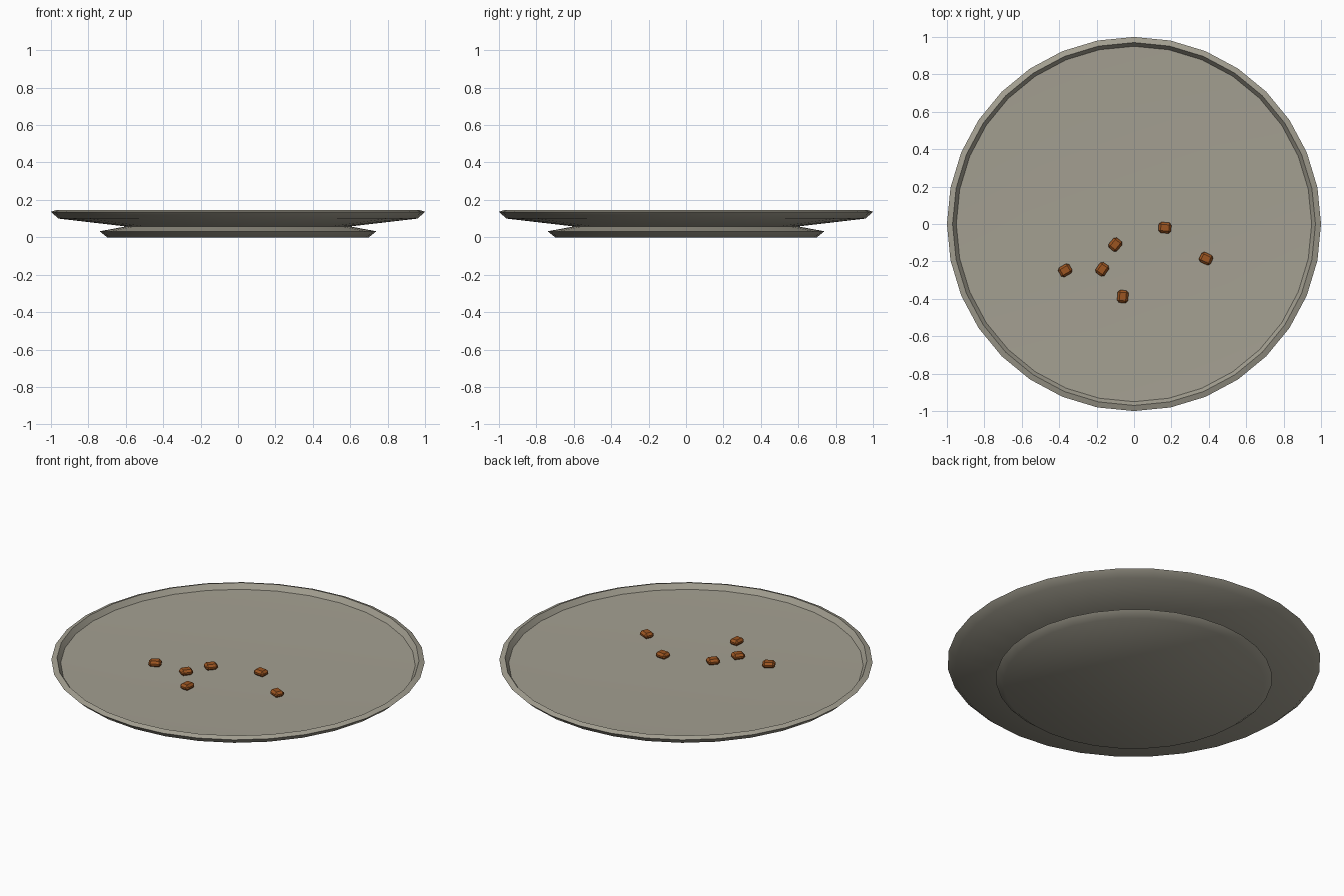
import bpy, bmesh, math
from mathutils import Matrix

if "Cube" in bpy.data.objects:
    bpy.data.objects.remove(bpy.data.objects["Cube"])


def material(name, rgb):
    m = bpy.data.materials.new(name)
    m.diffuse_color = (*rgb, 1)
    m.use_nodes = True
    m.node_tree.nodes["Principled BSDF"].inputs["Base Color"].default_value = m.diffuse_color
    return m


def make_object(name, bm, mat, angle):
    bmesh.ops.recalc_face_normals(bm, faces=bm.faces)
    me = bpy.data.meshes.new(name)
    bm.to_mesh(me)
    bm.free()
    me.materials.append(mat)
    ob = bpy.data.objects.new(name, me)
    bpy.context.collection.objects.link(ob)
    bpy.ops.object.select_all(action='DESELECT')
    ob.select_set(True)
    bpy.context.view_layer.objects.active = ob
    bpy.ops.object.shade_smooth_by_angle(angle=math.radians(angle))
    return ob


clay = material("warm grey clay", (0.37, 0.35, 0.285))
brown = material("kibble brown", (0.33, 0.09, 0.015))

# plate: 32-sided turned profile (radius, height), foot to floor
SIDES = 32
profile = [(0.70, 0.0), (0.74, 0.032), (0.60, 0.058), (0.96, 0.10),
           (1.0, 0.136), (0.97, 0.147), (0.95, 0.117), (0.60, 0.107)]
bm = bmesh.new()
rings = []
for r, z in profile:
    rings.append([bm.verts.new((r * math.cos(2 * math.pi * i / SIDES),
                                r * math.sin(2 * math.pi * i / SIDES), z))
                  for i in range(SIDES)])
for a, b in zip(rings, rings[1:]):
    for i in range(SIDES):
        j = (i + 1) % SIDES
        bm.faces.new((a[i], a[j], b[j], b[i]))
bm.faces.new(rings[0])
bm.faces.new(rings[-1])
make_object("plate", bm, clay, 45)

# food pieces: small chamfered blocks (x, y, turn in degrees)
pieces = [(0.165, -0.02, -5), (-0.10, -0.11, 50), (-0.17, -0.242, 55),
          (-0.368, -0.248, 30), (-0.06, -0.388, 85), (0.385, -0.185, -25)]
for n, (x, y, turn) in enumerate(pieces):
    bm = bmesh.new()
    bmesh.ops.create_cube(bm, size=1)
    bmesh.ops.scale(bm, vec=(0.068, 0.058, 0.034), verts=bm.verts)
    bmesh.ops.bevel(bm, geom=bm.edges[:], offset=0.012, segments=1,
                    affect='EDGES')
    bm.transform(Matrix.Translation((x, y, 0.122)) @
                 Matrix.Rotation(math.radians(turn), 4, 'Z'))
    make_object(f"food_piece_{n + 1}", bm, brown, 30)
